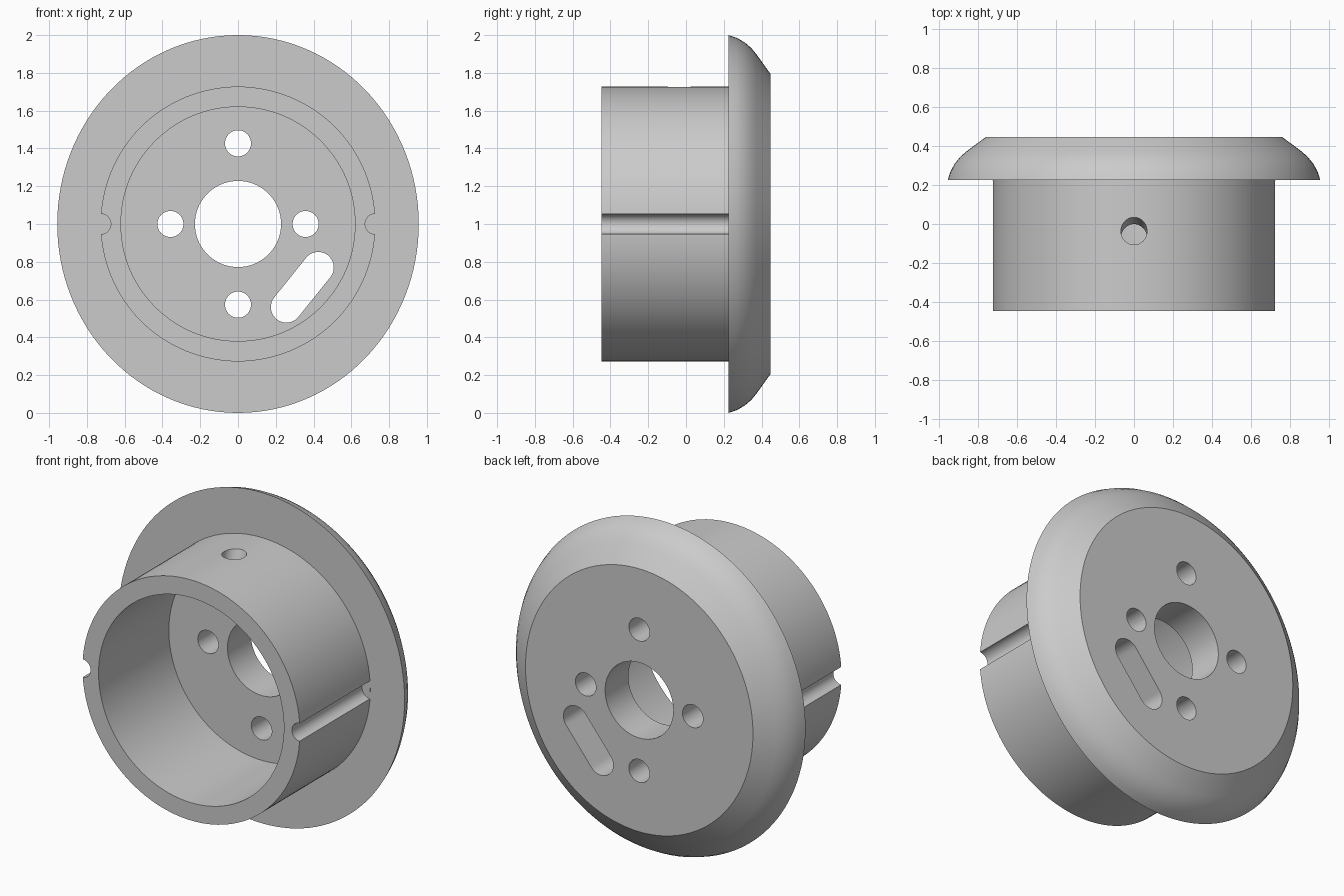
import bpy, bmesh, math
from mathutils import Matrix, Vector

cube = bpy.data.objects.get("Cube")
if cube:
    bpy.data.objects.remove(cube, do_unlink=True)

FRONT, SEAT, BACK = -0.447, 0.225, 0.447   # barrel mouth, flange seat, back face
AXIS_Z = 1.0
OVAL = 0.957                               # flange is slightly narrower than tall
SEGMENTS = 128

grey = bpy.data.materials.new("plain grey")
grey.use_nodes = True
grey.diffuse_color = (0.6, 0.6, 0.6, 1)
grey.node_tree.nodes["Principled BSDF"].inputs["Base Color"].default_value = (0.6, 0.6, 0.6, 1)


def to_object(bm, name):
    bmesh.ops.recalc_face_normals(bm, faces=bm.faces)
    mesh = bpy.data.meshes.new(name)
    bm.to_mesh(mesh)
    bm.free()
    mesh.materials.append(grey)
    obj = bpy.data.objects.new(name, mesh)
    bpy.context.collection.objects.link(obj)
    return obj


def lathe(name, profile):
    """Closed ring around the y axis from (radius, y, x scale) points."""
    bm = bmesh.new()
    rings = []
    for i in range(SEGMENTS):
        a = 2 * math.pi * i / SEGMENTS
        rings.append([bm.verts.new((r * s * math.cos(a), y, AXIS_Z + r * math.sin(a)))
                      for r, y, s in profile])
    n = len(profile)
    for i, ring in enumerate(rings):
        after = rings[(i + 1) % SEGMENTS]
        for j in range(n):
            k = (j + 1) % n
            bm.faces.new((ring[j], ring[k], after[k], after[j]))
    return to_object(bm, name)


def rod(name, radius, start, end):
    """Cylinder between two points."""
    start, end = Vector(start), Vector(end)
    axis = end - start
    turn = axis.to_track_quat('Z', 'Y').to_matrix().to_4x4()
    bm = bmesh.new()
    bmesh.ops.create_cone(bm, cap_ends=True, segments=48, radius1=radius, radius2=radius,
                          depth=axis.length,
                          matrix=Matrix.Translation((start + end) / 2) @ turn)
    return to_object(bm, name)


def slot(name, radius, a, b, y0, y1):
    """Round-ended bar along y joining the (x, z) centres a and b."""
    heading = math.atan2(b[1] - a[1], b[0] - a[0])
    bm = bmesh.new()
    outline = []
    for centre, first in ((b, heading - math.pi / 2), (a, heading + math.pi / 2)):
        for i in range(25):
            t = first + math.pi * i / 24
            outline.append(bm.verts.new((centre[0] + radius * math.cos(t), y0,
                                         centre[1] + radius * math.sin(t))))
    face = bm.faces.new(outline)
    made = bmesh.ops.extrude_face_region(bm, geom=[face])["geom"]
    bmesh.ops.translate(bm, vec=(0, y1 - y0, 0),
                        verts=[v for v in made if isinstance(v, bmesh.types.BMVert)])
    return to_object(bm, name)


# Cup-shaped barrel with a rounded, chamfered flange and a central bore
flange_curve = [(1.0, SEAT), (0.985, 0.27), (0.962, 0.31), (0.932, 0.345),
                (0.9, 0.372), (0.795, BACK)]
body = lathe("flanged_hub",
             [(0.62, FRONT, 1), (0.7275, FRONT, 1), (0.7275, SEAT, 1)]
             + [(r, y, OVAL) for r, y in flange_curve]
             + [(0.228, BACK, 1), (0.228, SEAT, 1), (0.62, SEAT, 1)])

# Cutters: bolt holes, slot, side grooves and the slanted hole in the barrel top
cutters = [rod("bolt_hole", 0.069, (x, 0.1, AXIS_Z + z), (x, 0.6, AXIS_Z + z))
           for x, z in ((0.358, 0), (-0.358, 0), (0, 0.427), (0, -0.427))]
cutters.append(slot("slot_cutter", 0.082, (0.256, 0.56), (0.425, 0.77), 0.1, 0.6))
cutters += [rod("side_groove", 0.054, (side * 0.727, -0.6, AXIS_Z),
                (side * 0.727, SEAT - 0.001, AXIS_Z)) for side in (1, -1)]
cutters.append(rod("top_hole", 0.067, (0, 0.03, 1.93), (0, -0.1, 1.53)))

bpy.context.view_layer.objects.active = body
for cutter in cutters:
    cutter.hide_render = True
    cut = body.modifiers.new(cutter.name, 'BOOLEAN')
    cut.operation = 'DIFFERENCE'
    cut.solver = 'EXACT'
    cut.object = cutter
    bpy.ops.object.modifier_apply(modifier=cut.name)
    bpy.data.objects.remove(cutter, do_unlink=True)

# Smooth curved walls with crisp rims
bpy.ops.object.select_all(action='DESELECT')
body.select_set(True)
bpy.ops.object.shade_smooth_by_angle(angle=math.radians(25))
